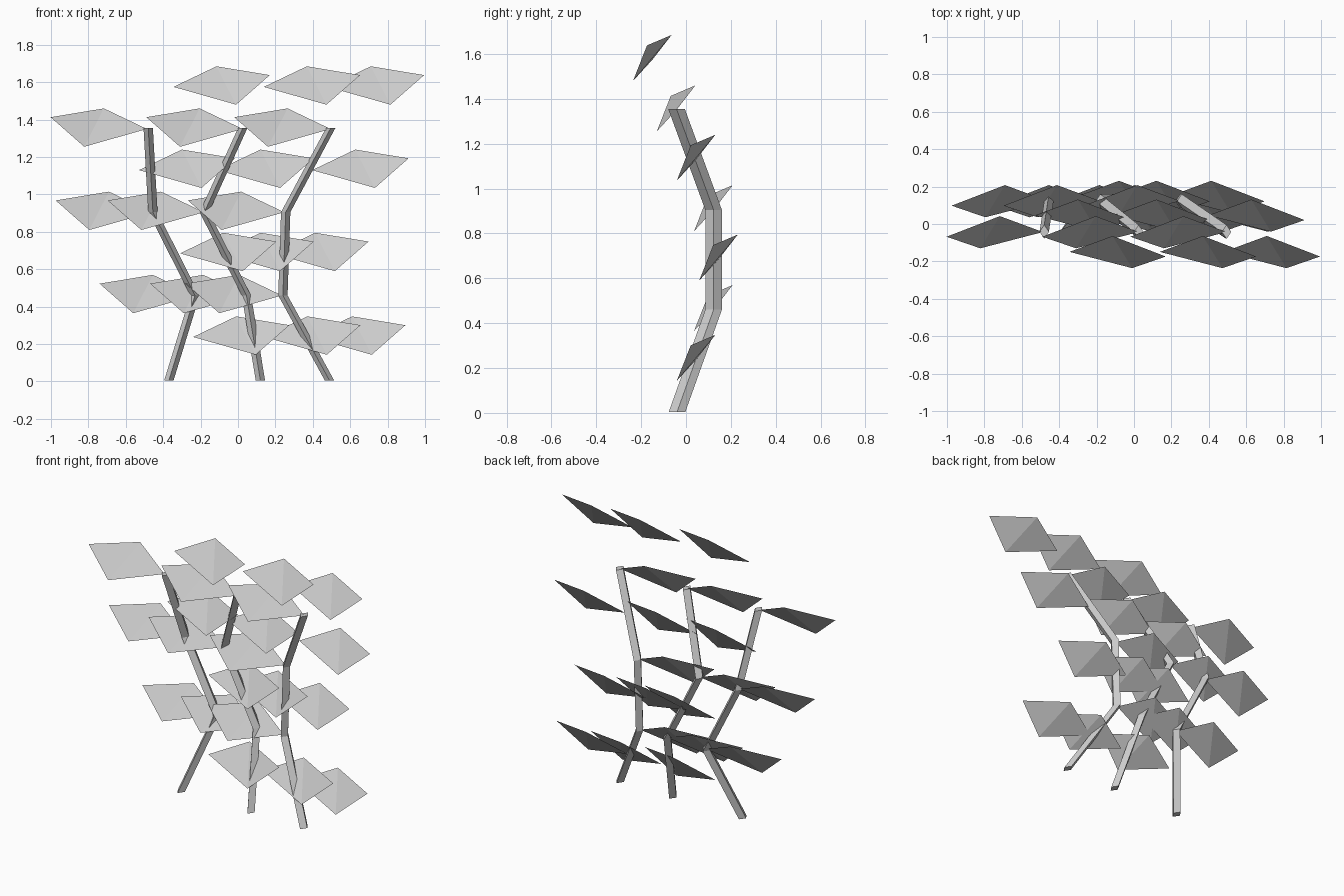
import bpy, bmesh

if "Cube" in bpy.data.objects:
    bpy.data.objects.remove(bpy.data.objects["Cube"])

grey = bpy.data.materials.new("pale_grey")
grey.diffuse_color = (0.6, 0.6, 0.6, 1)
grey.use_nodes = True
grey.node_tree.nodes["Principled BSDF"].inputs["Base Color"].default_value = grey.diffuse_color


def finish(bm, name):
    mesh = bpy.data.meshes.new(name)
    bm.to_mesh(mesh)
    bm.free()
    mesh.materials.append(grey)
    obj = bpy.data.objects.new(name, mesh)
    bpy.context.collection.objects.link(obj)


def stem(name, xs):
    """Diamond section swept through four nodes."""
    bm = bmesh.new()
    rings = []
    for x, y, z in zip(xs, (-0.04, 0.123, 0.123, -0.042), (0.004, 0.46, 0.905, 1.354)):
        rings.append([bm.verts.new((x + dx, y + dy, z))
                      for dx, dy in ((0.025, 0), (0, 0.037), (-0.025, 0), (0, -0.037))])
    for a, b in zip(rings, rings[1:]):
        for i in range(4):
            j = (i + 1) % 4
            bm.faces.new((a[i], a[j], b[j], b[i]))
    bm.faces.new(rings[0][::-1])
    bm.faces.new(rings[-1])
    finish(bm, name)


def leaf(name, x, y, z, side):
    """Thin kite folded across its short diagonal, growing toward side (+1 or -1)."""
    bm = bmesh.new()
    root, top, tip, low = [
        bm.verts.new((x + side * dx, y + dy, z + dz)) for dx, dy, dz in
        ((0, 0, 0), (0.23, 0.085, 0.11), (0.515, -0.025, 0.063), (0.335, -0.087, -0.095))]
    for tri in ((root, low, top), (low, tip, top)):
        bm.faces.new(tri if side > 0 else tri[::-1])
    finish(bm, name)


# Three bent stems
stems = ((-0.37, -0.23, -0.455, -0.48),
         (0.12, 0.045, -0.18, 0.025),
         (0.49, 0.24, 0.255, 0.495))
for i, xs in enumerate(stems):
    stem(f"stem_{i + 1}", xs)

# Leaves growing left from the stem nodes
for y, z, roots in ((0.123, 0.46, (-0.225, 0.045, 0.235)),
                    (0.123, 0.905, (-0.46, -0.182, 0.247)),
                    (-0.043, 1.35, (-0.487, 0.025, 0.495))):
    for i, x in enumerate(roots):
        leaf(f"left_leaf_{i + 1}", x, y, z, -1)

# Leaves growing right, between the nodes and above the stems
for y, z, roots in ((0.046, 0.238, (-0.24, 0.14, 0.38)),
                    (0.146, 0.685, (-0.31, -0.11, 0.183)),
                    (0.046, 1.13, (-0.53, -0.11, 0.397)),
                    (-0.149, 1.575, (-0.345, 0.138, 0.48))):
    for i, x in enumerate(roots):
        leaf(f"right_leaf_{i + 1}", x, y, z, 1)
